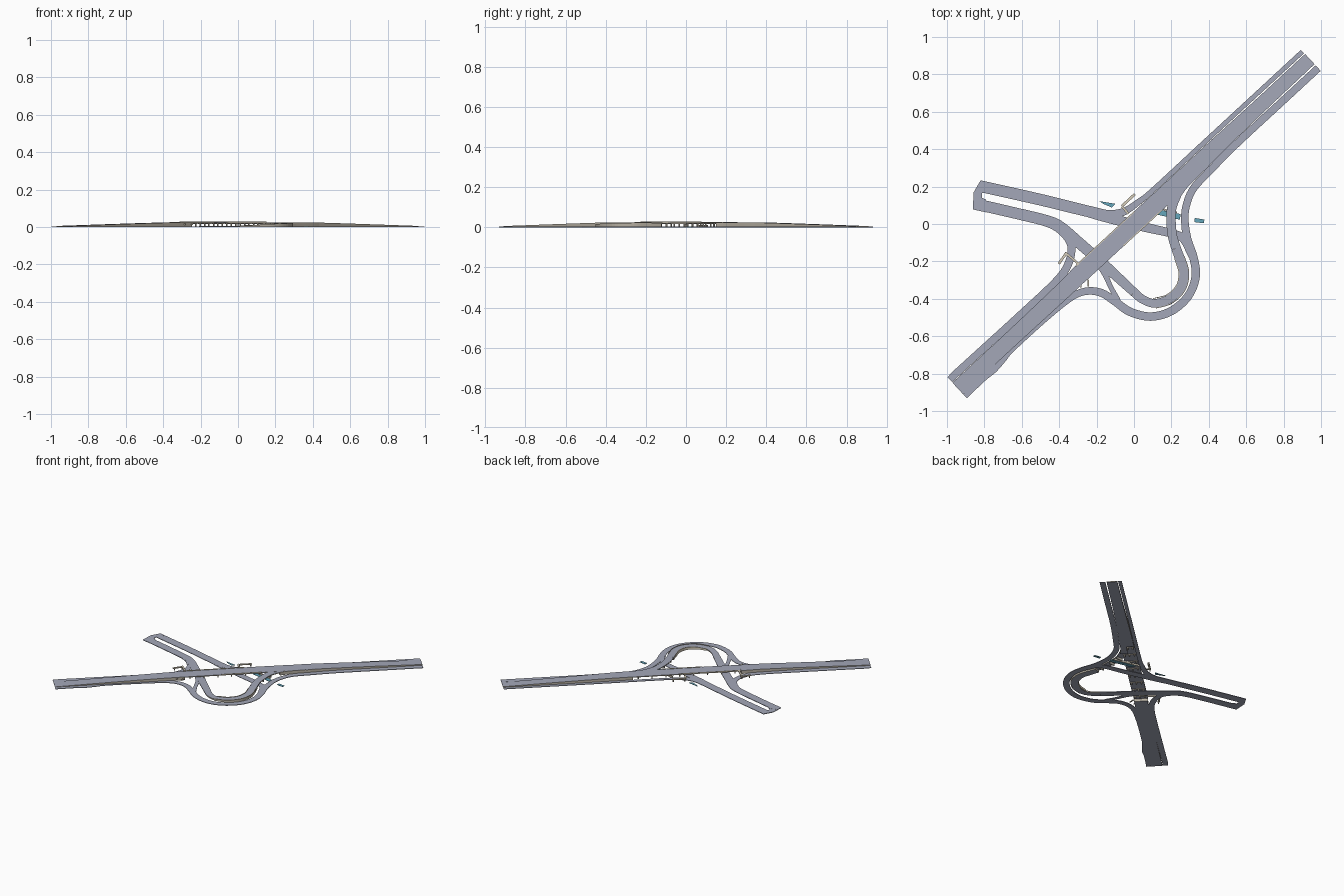
import bpy, bmesh, math
from mathutils import Vector


def material(name, rgb):
    m = bpy.data.materials.new(name)
    m.diffuse_color = (*rgb, 1)
    return m


ASPHALT = material("asphalt_grey", (0.37, 0.39, 0.48))
CONCRETE = material("warm_concrete", (0.47, 0.43, 0.36))
CREAM = material("cream_barrier", (0.68, 0.62, 0.50))
WATER = material("river_teal", (0.13, 0.38, 0.50))

# Highway axis: s runs along it, d is the offset to its left
U, N = Vector((0.734, 0.679)), Vector((-0.679, 0.734))


def ax(s, d, z, w):
    p = U * s + N * d
    return (p.x, p.y, z, w)


def finish(name, bm, mats):
    bmesh.ops.recalc_face_normals(bm, faces=bm.faces)
    me = bpy.data.meshes.new(name)
    bm.to_mesh(me)
    bm.free()
    for m in mats:
        me.materials.append(m)
    ob = bpy.data.objects.new(name, me)
    bpy.context.collection.objects.link(ob)
    return ob


def smooth_path(pts, n=6):
    """Catmull-Rom through (x, y, z, width) points."""
    P = [Vector(p) for p in pts]
    P = [2 * P[0] - P[1]] + P + [2 * P[-1] - P[-2]]
    out = []
    for i in range(1, len(P) - 2):
        a, b, c, d = P[i - 1:i + 3]
        for k in range(n):
            t = k / n
            out.append(0.5 * (2 * b + (c - a) * t + (2 * a - 5 * b + 4 * c - d) * t * t
                              + (3 * b - a - 3 * c + d) * t ** 3))
    return out + [P[-2]]


def road(name, pts, thick=None, mats=(ASPHALT, ASPHALT), smooth=True, side=0.0):
    """Slab along a path; thick=None fills it down to the ground."""
    path = smooth_path(pts) if smooth else [Vector(p) for p in pts]
    bm = bmesh.new()
    rings = []
    for i, p in enumerate(path):
        t = path[min(i + 1, len(path) - 1)] - path[max(i - 1, 0)]
        n = Vector((-t.y, t.x)).normalized()
        lo = 0.0 if thick is None else p[2] - thick
        ring = []
        for k, z in ((1, p[2]), (-1, p[2]), (-1, lo), (1, lo)):
            off = n * (k * p[3] / 2 + side)
            ring.append(bm.verts.new((p[0] + off.x, p[1] + off.y, z)))
        rings.append(ring)
    for a, b in zip(rings, rings[1:]):
        for j in range(4):
            f = bm.faces.new((a[j], a[(j + 1) % 4], b[(j + 1) % 4], b[j]))
            f.material_index = j % 2          # slab sides use the second material
    for r in (rings[0], rings[-1]):
        bm.faces.new(r).material_index = 1
    return finish(name, bm, mats)


def plate(name, pts, z0, z1, mat):
    bm = bmesh.new()
    f = bm.faces.new([bm.verts.new((x, y, z0)) for x, y in pts])
    g = bmesh.ops.extrude_face_region(bm, geom=[f])
    bmesh.ops.translate(bm, vec=(0, 0, z1 - z0),
                        verts=[v for v in g["geom"] if isinstance(v, bmesh.types.BMVert)])
    return finish(name, bm, [mat])


def wall(name, pts, z, thick=0.01, width=0.008, mat=CREAM):
    return road(name, [(x, y, z, width) for x, y in pts], thick, (mat, mat), smooth=False)


BUILT = (ASPHALT, CONCRETE)

# Main highway: embankment, viaduct, embankment
road("south_embankment", [ax(-1.289, -0.006, 0.006, 0.084), ax(-0.9, -0.005, 0.016, 0.084),
                          ax(-0.55, -0.004, 0.024, 0.09), ax(-0.38, 0, 0.025, 0.096)], None, BUILT)
road("viaduct_deck", [ax(s / 20 * 0.76 - 0.38, 0, 0.025 + 0.001 * math.sin(math.pi * s / 20), 0.098)
                      for s in range(21)], 0.006, BUILT, smooth=False)
road("north_embankment", [ax(0.38, 0, 0.025, 0.096), ax(0.55, 0.004, 0.024, 0.09),
                          ax(0.9, 0.007, 0.016, 0.078), ax(1.289, 0.009, 0.006, 0.074)], None, BUILT)
for side, s0, s1 in ((1, -0.38, 0.05), (-1, -0.12, 0.16)):
    a, b = ax(s0, side * 0.047, 0, 0), ax(s1, side * 0.047, 0, 0)
    wall("viaduct_barrier", [a[:2], b[:2]], 0.029, 0.005, 0.006)

# Viaduct piers: a cross beam on three columns
for i in range(8):
    s = -0.34 + i * 0.097
    a, b = ax(s, -0.045, 0, 0), ax(s, 0.045, 0, 0)
    wall("pier_beam", [a[:2], b[:2]], 0.0196, 0.004, 0.010, CONCRETE)
    for d in (-0.034, 0, 0.034):
        x, y = ax(s, d, 0, 0)[:2]
        bpy.ops.mesh.primitive_cylinder_add(vertices=8, radius=0.004, depth=0.017,
                                            location=(x, y, 0.0085))
        bpy.context.object.name = "pier_column"
        bpy.context.object.data.materials.append(CONCRETE)

# Western link: upper road curving onto the north-west slip road
road("northwest_slip_road", [(-0.825, 0.203, .004, .062), (-0.5, 0.13, .004, .062), (-0.22, 0.062, .004, .06),
                             (-0.13, 0.05, .004, .05), (-0.05, 0.068, .004, .04), (0.03, 0.122, .004, .032),
                             ax(0.2, 0.064, .004, .028), ax(0.6, 0.065, .004, .026),
                             ax(0.95, 0.065, .004, .025), ax(1.287, 0.065, .004, .025)])
# Its continuation below the highway to the outer loop
road("underpass_road", [(-0.3, 0.081, .0035, .055), (-0.15, 0.037, .0035, .055), (0.05, -0.015, .0035, .05),
                        (0.2, -0.05, .0035, .045), (0.265, -0.08, .0035, .045), (0.31, -0.17, .0035, .04)])
# Lower road turning onto the south-west slip road
road("southwest_slip_road", [(-0.6, 0.051, .0035, .06), (-0.45, 0.01, .0035, .06), (-0.375, -0.045, .0035, .05),
                             (-0.335, -0.12, .0035, .042), (-0.352, -0.215, .0035, .042),
                             ax(-0.52, 0.057, .0035, .042), ax(-0.8, 0.056, .0035, .04),
                             ax(-1.1, 0.058, .0035, .04), ax(-1.24, 0.059, .0035, .04),
                             ax(-1.288, 0.057, .0035, .036)])
plate("western_turnaround", [(-0.82, 0.234), (-0.857, 0.17), (-0.862, 0.078), (-0.79, 0.062),
                             (-0.79, 0.13), (-0.812, 0.14), (-0.812, 0.165), (-0.79, 0.178),
                             (-0.78, 0.222)], 0, 0.0042, ASPHALT)

# Inner loop: flat below the highway, climbing, then bridging onto it
road("inner_loop_low", [(-0.85, 0.108, .0045, .06), (-0.6, 0.05, .0045, .06), (-0.45, 0.012, .0045, .06),
                        (-0.385, -0.022, .0045, .06), (-0.3, -0.095, .0045, .06),
                        (-0.18, -0.2, .0045, .058), (0, -0.365, .006, .048)])
road("inner_loop_climb", [(0, -0.365, .006, .048), (0.045, -0.402, .008, .046), (0.11, -0.424, .011, .046),
                          (0.19, -0.40, .014, .048), (0.25, -0.34, .017, .05), (0.266, -0.26, .019, .052),
                          (0.243, -0.18, .021, .052), (0.225, -0.13, .022, .052)], None, BUILT)
road("inner_loop_bridge", [(0.225, -0.13, .022, .052), (0.205, -0.06, .023, .05), (0.198, 0.02, .024, .05),
                           (0.203, 0.09, .0245, .05), (0.232, 0.165, .0245, .05)], 0.006, BUILT)
road("inner_loop_merge", [(0.232, 0.165, .0245, .05), (0.28, 0.222, .0245, .044),
                          ax(0.5, -0.03, .0242, .03), ax(0.6, -0.026, .0225, .02)], None, BUILT)
# Retaining walls along the outer edge of the climb
for n, off, m, z in (("loop_retaining_wall", -0.027, CONCRETE, 0.004),
                     ("loop_barrier", 0.026, CREAM, 0.003)):
    road(n, [(0.11, -0.424, .011 + z, .004), (0.19, -0.40, .014 + z, .004), (0.25, -0.34, .017 + z, .004),
             (0.266, -0.26, .019 + z, .004), (0.243, -0.18, .021 + z, .004)], None, (m, m), side=off)
for x, y in ((0.214, -0.095), (0.199, 0.0), (0.2, 0.085)):
    wall("loop_pier", [(x - 0.02, y), (x + 0.02, y)], 0.0175, 0.0175, 0.008, CONCRETE)

# Outer loop: south-east slip road round to the north-east slip road
road("outer_loop", [ax(-1.289, -0.063, .004, .028), ax(-1.15, -0.060, .004, .03), ax(-1.08, -0.062, .004, .036),
                    ax(-1.0, -0.058, .004, .028), ax(-0.94, -0.053, .004, .022), ax(-0.75, -0.053, .004, .022),
                    ax(-0.58, -0.055, .004, .032),
                    (-0.31, -0.377, .004, .038), (-0.24, -0.358, .004, .04), (-0.17, -0.37, .004, .042),
                    (-0.1, -0.415, .004, .044), (-0.02, -0.47, .004, .045), (0.09, -0.495, .004, .045),
                    (0.2, -0.465, .004, .045), (0.29, -0.385, .004, .045), (0.33, -0.28, .004, .045),
                    (0.318, -0.18, .004, .045), (0.285, -0.08, .004, .044), (0.272, 0.02, .004, .04),
                    (0.28, 0.1, .004, .04), (0.318, 0.19, .004, .04), (0.41, 0.29, .004, .04),
                    ax(0.7, -0.057, .004, .04), ax(1.0, -0.057, .004, .04), ax(1.289, -0.057, .004, .04)])
# Short link between the underpass and the outer loop
road("loop_link", [(-0.21, -0.19, .0038, .04), (-0.165, -0.25, .0038, .032), (-0.125, -0.335, .0038, .026),
                   (-0.085, -0.41, .0038, .03)])

# River pieces
plate("river_west", [(-0.185, 0.122), (-0.1, 0.108), (-0.118, 0.088), (-0.165, 0.108)], 0, 0.003, WATER)
plate("river_middle", [(0.06, 0.092), (0.25, 0.053), (0.245, 0.023), (0.08, 0.06)], 0, 0.003, WATER)
plate("river_east", [(0.325, 0.032), (0.376, 0.024), (0.374, 0.004), (0.322, 0.01)], 0, 0.003, WATER)

# Stairways and abutment walls beside the bridge
wall("north_stair", [(-0.065, 0.095), (0.005, 0.16)], 0.022, 0.006, 0.014)
wall("north_stair_landing", [(-0.065, 0.095), (-0.03, 0.055)], 0.026, 0.006, 0.012)
wall("river_wall", [(0.04, 0.105), (0.23, 0.062)], 0.012, 0.012, 0.008)
wall("west_stair", [(-0.402, -0.213), (-0.36, -0.152)], 0.022, 0.006, 0.014)
wall("west_stair_landing", [(-0.362, -0.158), (-0.295, -0.215)], 0.028, 0.006, 0.012)
wall("south_stair", [(-0.285, -0.34), (-0.282, -0.305), (-0.262, -0.285), (-0.245, -0.3), (-0.245, -0.335)],
     0.018, 0.006, 0.008)
for x, y in ((-0.06, 0.1), (0.0, 0.155), (-0.395, -0.205), (-0.362, -0.157), (-0.282, -0.31)):
    wall("stair_post", [(x - 0.003, y), (x + 0.003, y)], 0.017, 0.017, 0.006, CONCRETE)
